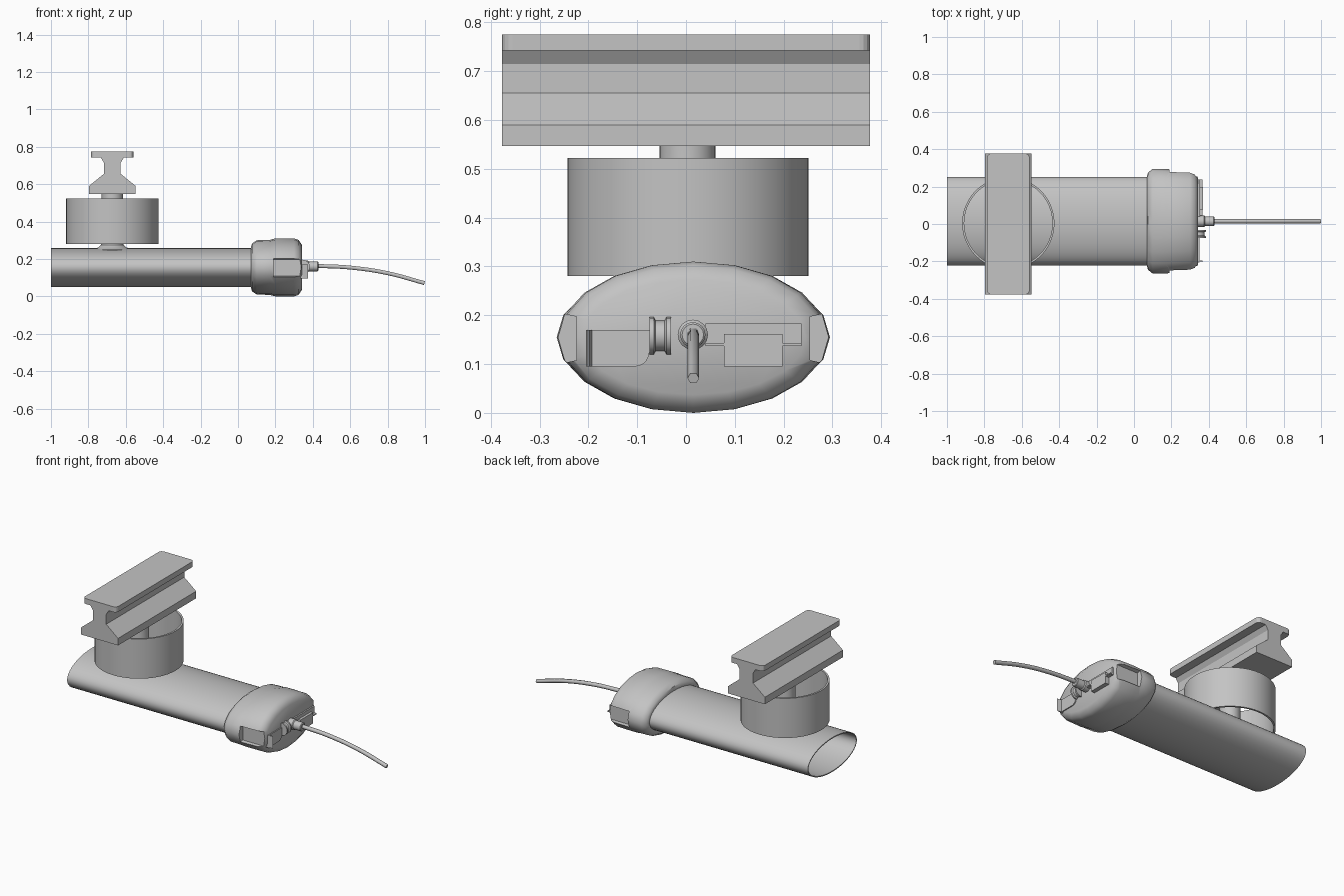
import bpy, bmesh, math
from mathutils import Vector

old = bpy.data.objects.get("Cube")
if old:
    bpy.data.objects.remove(old, do_unlink=True)

grey = bpy.data.materials.new("plain grey")
grey.use_nodes = True
GREY = (0.55, 0.55, 0.55, 1)
grey.diffuse_color = GREY
grey.node_tree.nodes["Principled BSDF"].inputs["Base Color"].default_value = GREY

CY, CZ = 0.015, 0.155      # axis of the oval body
BX = -0.672                # axis of the hanging mount


def finish(name, bm, smooth=True, angle=35):
    bmesh.ops.recalc_face_normals(bm, faces=bm.faces[:])
    mesh = bpy.data.meshes.new(name)
    bm.to_mesh(mesh)
    bm.free()
    ob = bpy.data.objects.new(name, mesh)
    bpy.context.collection.objects.link(ob)
    mesh.materials.append(grey)
    if smooth:
        bpy.ops.object.select_all(action='DESELECT')
        ob.select_set(True)
        bpy.context.view_layer.objects.active = ob
        bpy.ops.object.shade_smooth_by_angle(angle=math.radians(angle))
    return ob


def loft(name, rings, sides, axis='X', centre=(0, 0, 0), caps=True, closed=False, angle=35):
    """Skin oval rings given as (position along axis, radius a, radius b)."""
    bm = bmesh.new()
    loops = []
    for p, a, b in rings:
        loop = []
        for i in range(sides):
            t = math.tau * i / sides
            u, v = a * math.cos(t), b * math.sin(t)
            co = {'X': (p, u, v), 'Y': (u, p, v), 'Z': (u, v, p)}[axis]
            loop.append(bm.verts.new(Vector(co) + Vector(centre)))
        loops.append(loop)
    pairs = list(zip(loops, loops[1:])) + ([(loops[-1], loops[0])] if closed else [])
    for lo, hi in pairs:
        for i in range(sides):
            j = (i + 1) % sides
            bm.faces.new((lo[i], lo[j], hi[j], hi[i]))
    if caps and not closed:
        bm.faces.new(loops[0])
        bm.faces.new(loops[-1])
    return finish(name, bm, angle=angle)


def prism(name, points, axis, start, end):
    """Extrude a flat outline along an axis."""
    bm = bmesh.new()
    place = {'X': lambda u, v: (start, u, v), 'Y': lambda u, v: (u, start, v),
             'Z': lambda u, v: (u, v, start)}[axis]
    face = bm.faces.new([bm.verts.new(place(u, v)) for u, v in points])
    new = bmesh.ops.extrude_face_region(bm, geom=[face])["geom"]
    step = Vector([end - start if axis == k else 0 for k in "XYZ"])
    bmesh.ops.translate(bm, vec=step, verts=[g for g in new if isinstance(g, bmesh.types.BMVert)])
    return finish(name, bm, smooth=False)


def box(name, x, y, z):
    return prism(name, [(y[0], z[0]), (y[1], z[0]), (y[1], z[1]), (y[0], z[1])], 'X', *x)


def apply_modifier(ob, mod):
    bpy.context.view_layer.objects.active = ob
    bpy.ops.object.modifier_apply(modifier=mod.name)


# Oval body tube, open at its free end
loft("body_tube", [(-1, 0.237, 0.105), (0.09, 0.237, 0.105),
                   (0.09, 0.231, 0.099), (-1, 0.231, 0.099)],
     40, centre=(0, CY, CZ), closed=True)

# End cap with a raised collar and rounded end
cap = loft("end_cap", [(0.07, 0.243, 0.11), (0.075, 0.26, 0.128), (0.1, 0.28, 0.145),
                       (0.17, 0.28, 0.147), (0.2, 0.276, 0.155), (0.3, 0.272, 0.155),
                       (0.325, 0.262, 0.146), (0.343, 0.23, 0.118)],
           20, centre=(0, CY, CZ), angle=40)

# Latch recesses in both sides of the cap
for side in (-1, 1):
    inner, outer = CY + side * 0.239, CY + side * 0.32
    cutter = prism("recess_cutter", [(inner, 0.108), (outer, 0.09), (outer, 0.215), (inner, 0.197)],
                   'X', 0.19, 0.4)
    mod = cap.modifiers.new("recess", 'BOOLEAN')
    mod.operation, mod.object, mod.solver = 'DIFFERENCE', cutter, 'EXACT'
    apply_modifier(cap, mod)
    bpy.data.objects.remove(cutter, do_unlink=True)

# Fittings on the end face: cover plate with rounded corner, ridge, bracket, block
corner = [(-0.105 + 0.03 * math.sin(t), 0.125 - 0.03 * math.cos(t))
          for t in [math.pi / 2 * i / 5 for i in range(6)]]
prism("cover_plate", [(-0.205, 0.095)] + corner + [(-0.075, 0.17), (-0.205, 0.17)], 'X', 0.325, 0.349)
prism("cover_ridge", [(0.335, -0.205), (0.375, -0.198), (0.335, -0.19)], 'Z', 0.095, 0.17)
box("bracket_rail", (0.33, 0.352), (0.04, 0.237), (0.137, 0.183))
box("bracket_lip", (0.33, 0.366), (0.04, 0.237), (0.137, 0.143))
box("bracket_block", (0.33, 0.368), (0.078, 0.198), (0.095, 0.162))

# Small spool beside the cable outlet
loft("spool", [(-0.075, 0.038, 0.038), (-0.066, 0.038, 0.038), (-0.062, 0.031, 0.031),
               (-0.044, 0.031, 0.031), (-0.04, 0.038, 0.038), (-0.031, 0.038, 0.038)],
     20, axis='Y', centre=(0.346, 0, 0.158))

# Cable gland
loft("cable_gland", [(0.33, 0.031, 0.031), (0.375, 0.031, 0.031), (0.38, 0.026, 0.026),
                     (0.426, 0.026, 0.026), (0.43, 0.022, 0.022)],
     16, centre=(0, 0.014, 0.16))

# Drooping cable
curve = bpy.data.curves.new("cable", 'CURVE')
curve.dimensions = '3D'
curve.bevel_depth, curve.bevel_resolution, curve.use_fill_caps = 0.012, 1, True
spline = curve.splines.new('BEZIER')
path = [(0.42, 0.163), (0.6, 0.154), (0.8, 0.124), (0.997, 0.071)]
spline.bezier_points.add(len(path) - 1)
for point, (x, z) in zip(spline.bezier_points, path):
    point.co = (x, 0.015, z)
    point.handle_left_type = point.handle_right_type = 'AUTO'
spline.resolution_u = 6
cable = bpy.data.objects.new("cable", curve)
bpy.context.collection.objects.link(cable)
curve.materials.append(grey)

# Open drum around the stem
loft("drum", [(0.28, 0.247, 0.247), (0.522, 0.247, 0.247), (0.522, 0.236, 0.236), (0.28, 0.236, 0.236)],
     48, axis='Z', centre=(BX, 0.004, 0), closed=True)

# Stem flaring into the body tube
loft("mount_stem", [(0.235, 0.112, 0.112), (0.25, 0.105, 0.105), (0.262, 0.075, 0.075),
                    (0.275, 0.06, 0.06), (0.29, 0.057, 0.057), (0.55, 0.057, 0.057)],
     32, axis='Z', centre=(BX, 0.003, 0))

# Rail beam: web and sloped foot, then the rounded top flange
half = [(0.125, 0.547), (0.125, 0.59), (0.045, 0.655), (0.045, 0.715), (0.062, 0.742)]
outline = [(BX + x, z) for x, z in half] + [(BX - x, z) for x, z in reversed(half)]
prism("beam_web", outline, 'Y', -0.377, 0.377)

w, d, r = 0.113, 0.377, 0.022
flange = []
for k, (sx, sy) in enumerate([(1, 1), (-1, 1), (-1, -1), (1, -1)]):
    for i in range(5):
        t = math.pi / 2 * (k + i / 4)
        flange.append((BX + sx * (w - r) + r * math.cos(t), sy * (d - r) + r * math.sin(t)))
prism("beam_flange", flange, 'Z', 0.742, 0.775)
